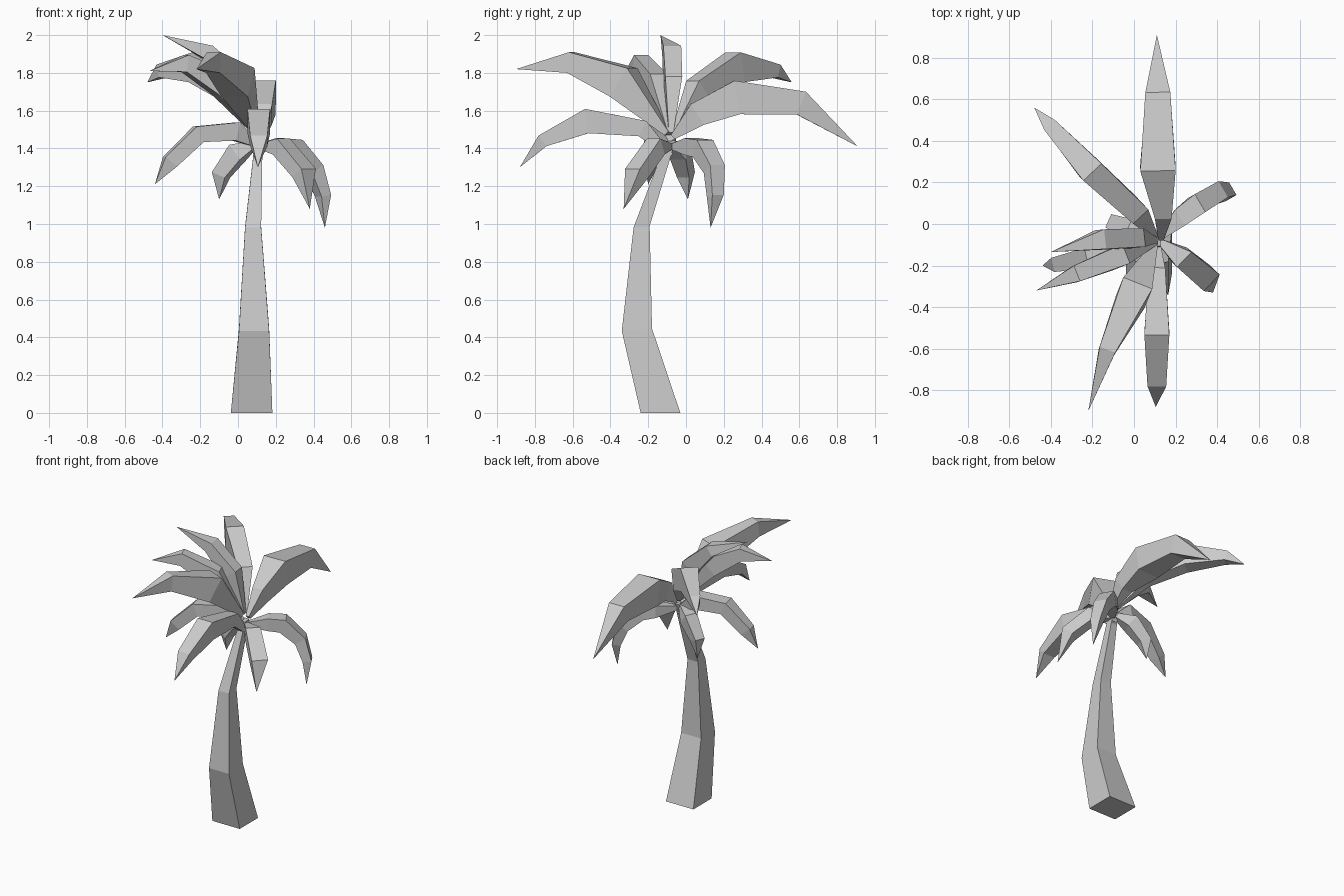
import bpy, bmesh
from mathutils import Vector


def loft(name, rings, tip=None):
    """Skin four-cornered rings, closing the end with a cap or a point."""
    bm = bmesh.new()
    loops = [[bm.verts.new(p) for p in ring] for ring in rings]
    bm.faces.new(loops[0])
    for a, b in zip(loops, loops[1:]):
        for i in range(4):
            j = (i + 1) % 4
            bm.faces.new((a[i], a[j], b[j], b[i]))
    if tip is None:
        bm.faces.new(loops[-1])
    else:
        t = bm.verts.new(tip)
        for i in range(4):
            bm.faces.new((loops[-1][i], loops[-1][(i + 1) % 4], t))
    bmesh.ops.recalc_face_normals(bm, faces=bm.faces)
    mesh = bpy.data.meshes.new(name)
    bm.to_mesh(mesh)
    bm.free()
    obj = bpy.data.objects.new(name, mesh)
    bpy.context.collection.objects.link(obj)
    return obj


def ring(center, side, up, w, h):
    return [center + side * (sx * w / 2) + up * (sy * h / 2)
            for sx, sy in ((-1, -1), (1, -1), (1, 1), (-1, 1))]


def frond(name, start, sections, tip):
    """Box-section leaf: sections are (x, y, z, width, thickness)."""
    secs = [(*start, 0.025, 0.03)] + sections
    tip = Vector(tip)
    pts = [Vector(s[:3]) for s in secs] + [tip]
    heading = tip - pts[0]
    side = Vector((heading.y, -heading.x, 0)).normalized()
    rings = []
    for i, s in enumerate(secs):
        a = (pts[i] - pts[i - 1]).normalized() if i else Vector()
        b = (pts[i + 1] - pts[i]).normalized()
        up = side.cross((a + b).normalized())
        rings.append(ring(pts[i], side, up, s[3], s[4]))
    loft(name, rings, tip)


# Curved square trunk, leaning forward then back
X, Y = Vector((1, 0, 0)), Vector((0, 1, 0.08))
trunk = [ring(Vector((0.072, -0.135, 0)), X, Vector((0, 1, 0)), 0.22, 0.21),
         ring(Vector((0.085, -0.26, 0.44)), X, Y, 0.16, 0.16),
         ring(Vector((0.08, -0.235, 0.985)), X, Y, 0.085, 0.085),
         ring(Vector((0.11, -0.08, 1.44)), X, Y, 0.04, 0.05)]
loft("trunk", trunk)

# Long fronds along the front-back axis
frond("frond_back", (0.13, -0.07, 1.46),
      [(0.14, 0.06, 1.58, 0.08, 0.13), (0.115, 0.27, 1.67, 0.17, 0.18),
       (0.115, 0.61, 1.64, 0.12, 0.13)], (0.11, 0.91, 1.41))
frond("frond_front", (0.11, -0.08, 1.36),
      [(0.11, -0.23, 1.505, 0.08, 0.09), (0.11, -0.525, 1.545, 0.12, 0.13),
       (0.11, -0.76, 1.44, 0.09, 0.07)], (0.105, -0.88, 1.30))

# Rising fronds on the left
frond("frond_back_left", (0.10, -0.06, 1.48),
      [(0.0, 0.07, 1.70, 0.10, 0.15), (-0.21, 0.26, 1.83, 0.12, 0.16),
       (-0.40, 0.47, 1.81, 0.07, 0.07)], (-0.48, 0.56, 1.75))
frond("frond_top", (0.10, -0.08, 1.48),
      [(0.0, -0.07, 1.75, 0.09, 0.12), (-0.16, -0.075, 1.91, 0.095, 0.08)],
      (-0.40, -0.135, 2.0))
frond("frond_front_left", (0.10, -0.10, 1.48),
      [(0.0, -0.33, 1.75, 0.15, 0.18), (-0.13, -0.61, 1.855, 0.08, 0.11)],
      (-0.22, -0.90, 1.82))
frond("frond_left", (0.10, -0.09, 1.48),
      [(-0.08, -0.16, 1.74, 0.10, 0.14), (-0.28, -0.24, 1.85, 0.08, 0.09)],
      (-0.47, -0.32, 1.81))

# Drooping fronds below the crown
frond("droop_left", (0.10, -0.08, 1.42),
      [(-0.01, -0.10, 1.49, 0.10, 0.10), (-0.21, -0.16, 1.475, 0.10, 0.09),
       (-0.36, -0.19, 1.33, 0.07, 0.08)], (-0.44, -0.20, 1.21))
frond("droop_left_small", (0.10, -0.08, 1.43),
      [(0.0, -0.03, 1.38, 0.09, 0.10), (-0.09, 0.0, 1.26, 0.07, 0.08)],
      (-0.10, 0.01, 1.13))
frond("droop_back_right", (0.12, -0.07, 1.41),
      [(0.22, 0.03, 1.41, 0.09, 0.09), (0.30, 0.09, 1.40, 0.10, 0.10),
       (0.40, 0.15, 1.29, 0.09, 0.08), (0.45, 0.155, 1.15, 0.07, 0.06)],
      (0.46, 0.13, 0.98))
frond("droop_front_right", (0.12, -0.08, 1.41),
      [(0.23, -0.16, 1.41, 0.10, 0.09), (0.35, -0.26, 1.27, 0.11, 0.08)],
      (0.38, -0.33, 1.08))
